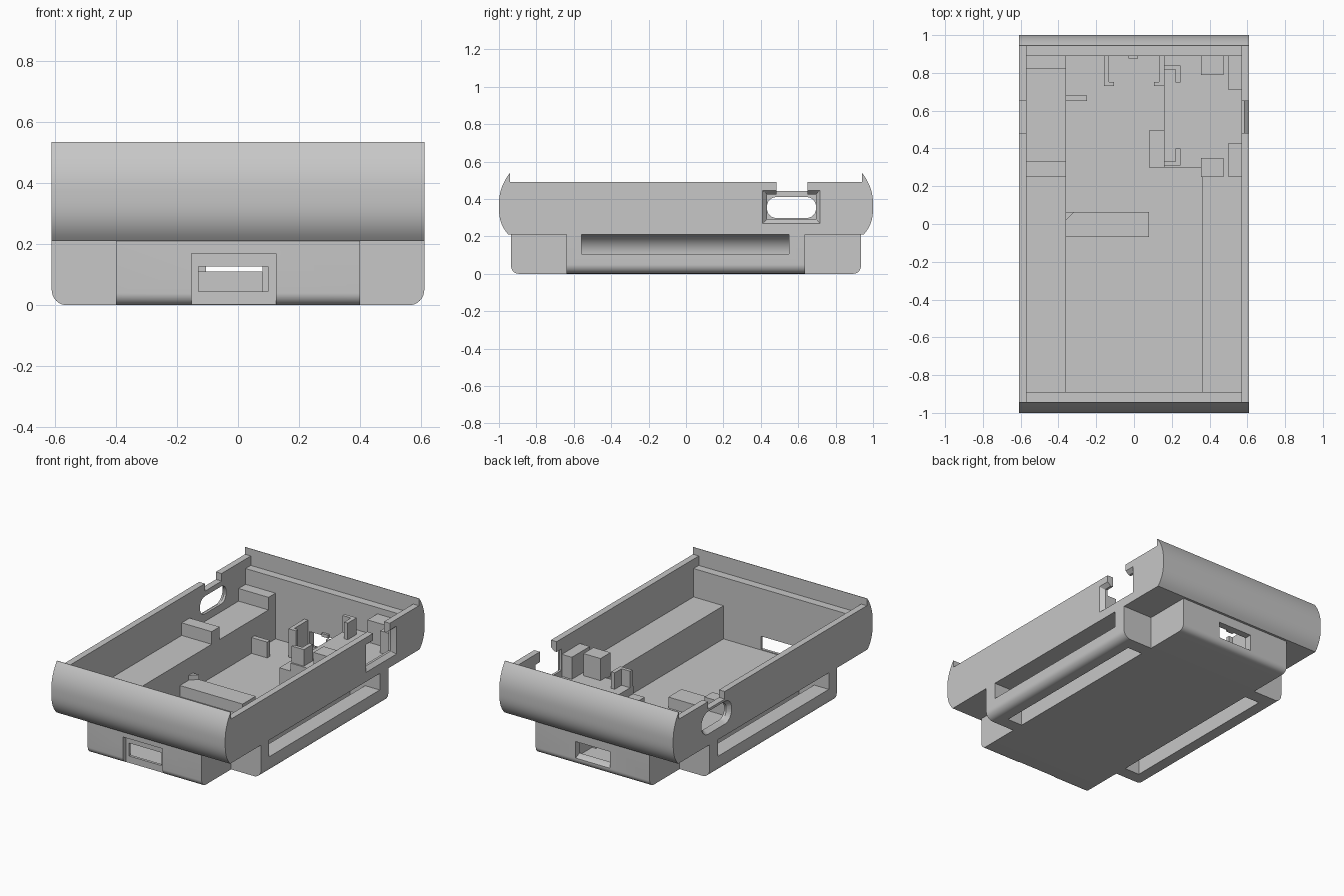
import bpy, bmesh, math

cube = bpy.data.objects.get("Cube")
if cube:
    bpy.data.objects.remove(cube, do_unlink=True)

grey = bpy.data.materials.new("plain_grey")
grey.use_nodes = True
GREY = (0.57, 0.57, 0.57, 1)
grey.diffuse_color = GREY
grey.node_tree.nodes["Principled BSDF"].inputs["Base Color"].default_value = GREY


def loft(name, rings):
    """Closed solid through rings of matching 3D points."""
    bm = bmesh.new()
    loops = [[bm.verts.new(p) for p in ring] for ring in rings]
    n = len(loops[0])
    for a, b in zip(loops, loops[1:]):
        for i in range(n):
            j = (i + 1) % n
            bm.faces.new((a[i], a[j], b[j], b[i]))
    bm.faces.new(loops[0][::-1])
    bm.faces.new(loops[-1])
    bmesh.ops.recalc_face_normals(bm, faces=bm.faces)
    bmesh.ops.triangulate(bm, faces=bm.faces, ngon_method="EAR_CLIP")
    mesh = bpy.data.meshes.new(name)
    bm.to_mesh(mesh)
    bm.free()
    mesh.materials.append(grey)
    obj = bpy.data.objects.new(name, mesh)
    bpy.context.collection.objects.link(obj)
    return obj


def prism(name, profile, axis, lo, hi):
    """Extrude a 2D profile along axis; the profile uses the other two axes in order."""
    def place(p, d):
        q = list(p)
        q.insert("xyz".index(axis), d)
        return q
    return loft(name, [[place(p, d) for p in profile] for d in (lo, hi)])


def box(name, x0, x1, y0, y1, z0, z1):
    return prism(name, [(x0, y0), (x1, y0), (x1, y1), (x0, y1)], "z", z0, z1)


def arc(cx, cy, r, a0, a1, n=10):
    return [(cx + r * math.cos(math.radians(a0 + (a1 - a0) * i / n)),
             cy + r * math.sin(math.radians(a0 + (a1 - a0) * i / n))) for i in range(n + 1)]


def tub(half, r, top):
    """Block outline with rounded bottom corners."""
    return ([(-half, top)] + arc(-half + r, r, r, 180, 270)
            + arc(half - r, r, r, 270, 360) + [(half, top)])


def rounded(y0, y1, z0, z1, r):
    pts = []
    for cy, cz, a in ((y1 - r, z1 - r, 0), (y0 + r, z1 - r, 90),
                      (y0 + r, z0 + r, 180), (y1 - r, z0 + r, 270)):
        pts += arc(cy, cz, r, a, a + 90, 6)
    return pts


def apply_modifier(target, kind, **settings):
    mod = target.modifiers.new("step", kind)
    for key, value in settings.items():
        setattr(mod, key, value)
    bpy.context.view_layer.objects.active = target
    bpy.ops.object.modifier_apply(modifier=mod.name)


def combine(target, tool, operation):
    apply_modifier(target, "BOOLEAN", operation=operation, solver="EXACT", object=tool)
    bpy.data.objects.remove(tool, do_unlink=True)


# Upper shell: a block with bulged ends, later cut down between the end lips
STEPS = 20
bulge = []
for i in range(STEPS + 1):
    z = 0.21 + 0.325 * i / STEPS
    t = (z - 0.37) / 0.165
    bulge.append((1 - 0.055 * abs(t) ** (3 if t < 0 else 2.2), z))
case = prism("case", bulge + [(-y, z) for y, z in reversed(bulge)], "x", -0.61, 0.61)

# Lower body and strap bars
combine(case, prism("base", tub(0.935, 0.04, 0.3), "x", -0.4, 0.4), "UNION")
combine(case, prism("bars", tub(0.61, 0.05, 0.3), "y", -0.64, 0.635), "UNION")

# Side rims, end ledges and interior cavity
cuts = [
    box("rim_cut", -0.7, 0.7, -0.942, 0.942, 0.49, 0.7),
    box("end_ledge_cut", -0.57, 0.57, -0.942, 0.942, 0.43, 0.6),
    box("cavity", -0.57, 0.57, -0.89, 0.89, 0.25, 0.6),
    prism("tray", [(-0.36, -0.89), (0.36, -0.89), (0.36, 0.3), (0.16, 0.3),
                   (0.16, 0.89), (-0.36, 0.89)], "z", 0.04, 0.3),
]

# Curved strap channels from each side to the bottom
for s in (-1, 1):
    outline = ([(0.66, 0.21)] + arc(0.507, 0.105, 0.105, 90, 180, 14)
               + [(0.402, -0.05), (0.507, -0.05), (0.507, 0.105), (0.66, 0.105)])
    cuts.append(prism("strap_channel", [(s * x, z) for x, z in outline], "y", -0.56, 0.55))

# Front socket, back socket with a sloped sill
cuts += [
    box("front_recess", -0.152, 0.124, -1.1, -0.907, -0.1, 0.17),
    box("front_slot", -0.13, 0.098, -1, -0.8, 0.045, 0.127),
    prism("back_slot", [(0.8, 0.06), (0.9, 0.06), (0.97, 0.03), (0.97, 0.15), (0.8, 0.15)],
          "x", -0.12, 0.12),
]

# Side ports with chamfered rims, and notches in the wall above them
right_rings = (rounded(0.405, 0.722, 0.265, 0.45, 0.002), rounded(0.433, 0.695, 0.29, 0.425, 0.002))
left_rings = (rounded(0.41, 0.72, 0.28, 0.43, 0.07), rounded(0.433, 0.695, 0.298, 0.41, 0.05))
for s, (outer, inner) in ((1, right_rings), (-1, left_rings)):
    cuts.append(loft("port", [[(s * x, y, z) for y, z in ring]
                              for x, ring in ((0.615, outer), (0.585, inner), (0.54, inner))]))
cuts += [
    box("right_notch", 0.55, 0.65, 0.483, 0.65, 0.4, 0.7),
    box("left_notch", -0.65, -0.55, 0.483, 0.65, 0.442, 0.7),
]
for c in cuts:
    combine(case, c, "DIFFERENCE")
apply_modifier(case, "TRIANGULATE", ngon_method="CLIP")

bpy.ops.object.select_all(action="DESELECT")
case.select_set(True)
bpy.context.view_layer.objects.active = case
bpy.ops.object.shade_smooth_by_angle(angle=math.radians(25))

# Support blocks on the ledges
for y0, y1 in ((0.25, 0.33), (0.82, 0.9)):
    box("left_ledge_block", -0.58, -0.36, y0, y1, 0.24, 0.33)
for y0, y1 in ((0.25, 0.35), (0.79, 0.9)):
    box("right_ledge_block", 0.355, 0.475, y0, y1, 0.24, 0.39)
for y0, y1 in ((0.25, 0.43), (0.71, 0.9)):
    box("port_support", 0.5, 0.58, y0, y1, 0.24, 0.39)

# L-shaped board clips on the platform
for y0, y1, a0, a1 in ((0.31, 0.4, 0.31, 0.332), (0.75, 0.84, 0.818, 0.84)):
    box("clip_post", 0.22, 0.245, y0, y1, 0.24, 0.355)
    box("clip_arm", 0.16, 0.221, a0, a1, 0.24, 0.355)

# Hooked rails beside the back socket
for s in (-1, 1):
    x0, x1 = sorted((s * 0.158, s * 0.132))
    box("socket_rail", x0, x1, 0.73, 0.9, 0.03, 0.22)
    x0, x1 = sorted((s * 0.14, s * 0.105))
    box("socket_hook", x0, x1, 0.73, 0.752, 0.03, 0.22)

# Floor stops
box("cross_rib", -0.37, 0.08, -0.068, 0.063, 0.03, 0.11)
prism("rib_corner", [(-0.37, 0.02), (-0.36, 0.02), (-0.318, 0.063), (-0.37, 0.063)], "z", 0.1, 0.14)
box("wall_stop", -0.37, -0.25, 0.65, 0.68, 0.03, 0.14)
box("platform_step", 0.08, 0.17, 0.3, 0.495, 0.03, 0.2)
box("socket_tab", -0.028, 0.02, 0.875, 0.9, 0.15, 0.17)
